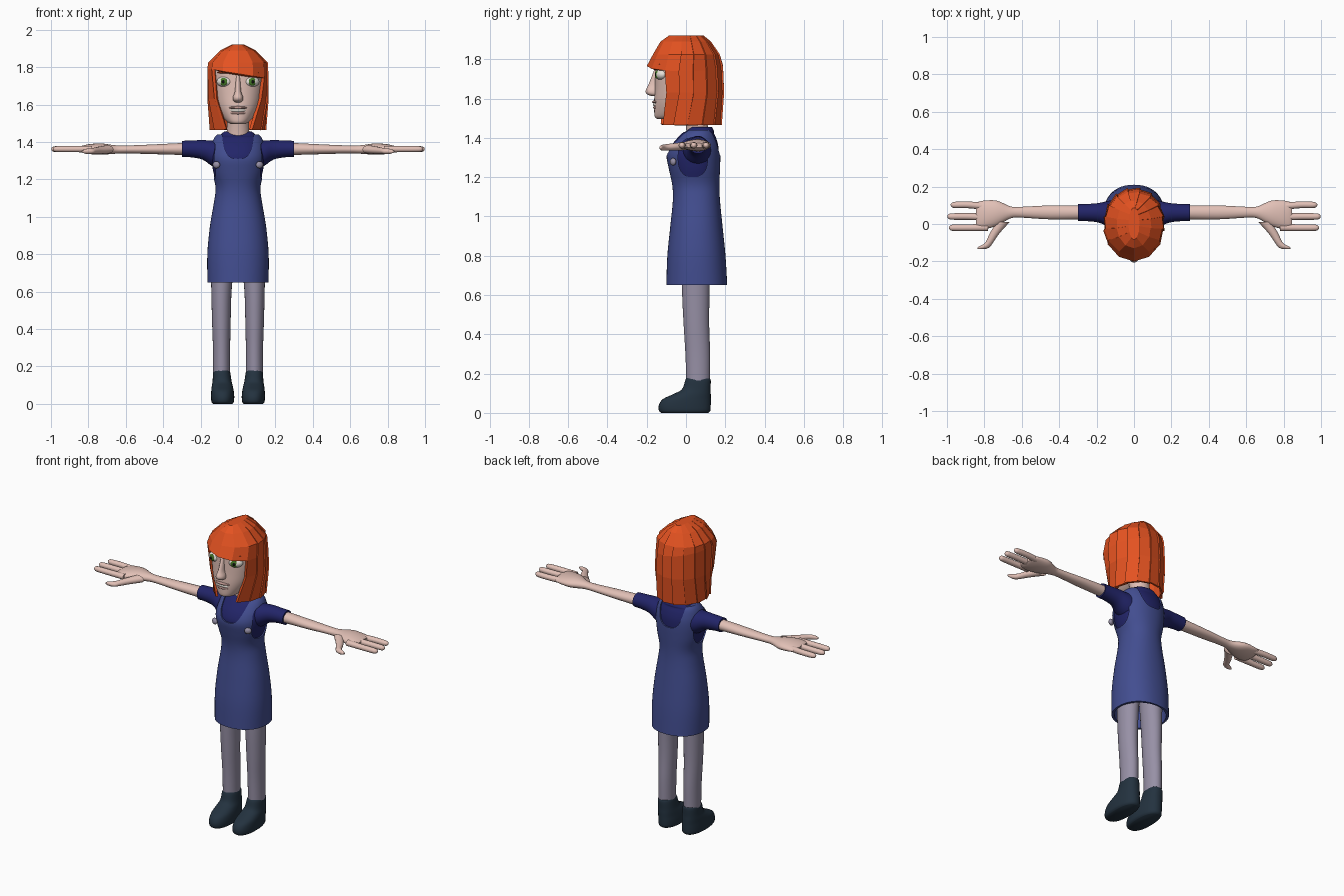
import bpy, bmesh, math
from mathutils import Matrix, Vector


def material(name, rgb):
    m = bpy.data.materials.new(name)
    m.diffuse_color = (*rgb, 1)
    return m


SKIN = material("skin", (0.76, 0.53, 0.47))
HAIR = material("orange hair", (0.78, 0.085, 0.015))
SHIRT = material("navy shirt", (0.016, 0.018, 0.14))
DRESS = material("blue dress", (0.055, 0.075, 0.28))
LEGGING = material("grey legging", (0.31, 0.28, 0.38))
SHOE = material("dark shoe", (0.017, 0.032, 0.05))
WHITE = material("eye white", (0.8, 0.76, 0.7))
GREEN = material("green iris", (0.06, 0.2, 0.02))
BLACK = material("black pupil", (0.005, 0.005, 0.005))
LIP = material("lip", (0.5, 0.3, 0.27))


def finish(name, bm, mat, mirror=False, smooth=True):
    bmesh.ops.recalc_face_normals(bm, faces=bm.faces)
    me = bpy.data.meshes.new(name)
    bm.to_mesh(me)
    bm.free()
    me.materials.append(mat)
    if smooth:
        me.shade_smooth()
        me.set_sharp_from_angle(angle=math.radians(50))
    ob = bpy.data.objects.new(name, me)
    bpy.context.collection.objects.link(ob)
    if mirror:
        ob.modifiers.new("mirror", "MIRROR").use_mirror_merge = False
    return ob


def spline(rings, sub):
    out = []
    for i in range(len(rings) - 1):
        p = [rings[max(0, min(len(rings) - 1, i + k))] for k in (-1, 0, 1, 2)]
        for s in range(sub):
            t = s / sub
            out.append([0.5 * (2 * b + (c - a) * t + (2 * a - 5 * b + 4 * c - d) * t * t
                               + (3 * b - a - 3 * c + d) * t ** 3) for a, b, c, d in zip(*p)])
    return out + [rings[-1]]


def tube(name, rings, mat, axis="z", n=28, power=2.0, sub=4, mirror=False):
    """Loft of rings (position on axis, centre a, centre b, radius a, radius b)."""
    bm = bmesh.new()
    loops = []
    for s, ca, cb, ra, rb in spline(rings, sub):
        loop = []
        for k in range(n):
            t = 2 * math.pi * k / n
            c, d = math.cos(t), math.sin(t)
            a = ca + ra * math.copysign(abs(c) ** (2 / power), c)
            b = cb + rb * math.copysign(abs(d) ** (2 / power), d)
            loop.append(bm.verts.new({"x": (s, a, b), "y": (a, s, b), "z": (a, b, s)}[axis]))
        loops.append(loop)
    for p, q in zip(loops, loops[1:]):
        for k in range(n):
            bm.faces.new((p[k], p[(k + 1) % n], q[(k + 1) % n], q[k]))
    bm.faces.new(loops[0])
    bm.faces.new(loops[-1])
    return finish(name, bm, mat, mirror)


def blob(name, loc, size, mat, turn=0, mirror=False):
    bm = bmesh.new()
    bmesh.ops.create_uvsphere(bm, u_segments=20, v_segments=12, radius=1)
    bm.transform(Matrix.Translation(loc) @ Matrix.Rotation(math.radians(turn), 4, "Z")
                 @ Matrix.Diagonal((*size, 1)))
    return finish(name, bm, mat, mirror)


# Dress: closed loft, then neck, arm and hem openings are cut
body = [(0.65, 0, 0.055, 0.163, 0.155), (0.8, 0, 0.053, 0.164, 0.148), (0.95, 0, 0.053, 0.15, 0.133),
        (1.08, 0, 0.053, 0.128, 0.12), (1.16, 0, 0.05, 0.12, 0.12), (1.24, 0, 0.043, 0.14, 0.13),
        (1.31, 0, 0.038, 0.15, 0.137), (1.36, 0, 0.045, 0.147, 0.127), (1.40, 0, 0.055, 0.137, 0.106),
        (1.425, 0, 0.062, 0.125, 0.088), (1.44, 0, 0.066, 0.11, 0.07)]
dress = tube("dress", body, DRESS, power=2.2, n=48)
cutters = [
    tube("neck_cutter", [(-0.5, 0, 1.49, 0.085, 0.18), (0.5, 0, 1.49, 0.085, 0.18)], DRESS, "y", 40, 2.8, 1),
    tube("arm_cutter", [(-0.5, 0.035, 1.30, 0.075, 0.1), (0.5, 0.035, 1.30, 0.075, 0.1)], DRESS, "x", 40, 2.4, 1),
    tube("hem_cutter", [(0.5, 0, 0.055, 0.152, 0.144), (0.7, 0, 0.055, 0.152, 0.144),
                        (0.95, 0, 0.053, 0.125, 0.115)], DRESS, n=40, sub=1)]
for c in cutters:
    c.hide_render = True
    mod = dress.modifiers.new("cut", "BOOLEAN")
    mod.operation, mod.object, mod.solver = "DIFFERENCE", c, "EXACT"
bpy.context.view_layer.update()
graph = bpy.context.evaluated_depsgraph_get()
cut = bpy.data.meshes.new_from_object(dress.evaluated_get(graph))
dress.modifiers.clear()
dress.data = cut
cut.shade_smooth()
cut.set_sharp_from_angle(angle=math.radians(40))
for c in cutters:
    bpy.data.objects.remove(c)

# Shirt inside the dress, with short sleeves
inner = [(z, a, b, ra - 0.008, rb - 0.008) for z, a, b, ra, rb in body[3:-1]]
inner += [(1.435, 0, 0.072, 0.1, 0.07), (1.455, 0, 0.075, 0.075, 0.058)]
tube("shirt", inner, SHIRT, power=2.2, n=48)
tube("sleeve", [(0.08, 0.055, 1.325, 0.08, 0.085), (0.14, 0.055, 1.34, 0.068, 0.068),
                (0.19, 0.06, 1.358, 0.052, 0.052), (0.25, 0.061, 1.363, 0.046, 0.045),
                (0.30, 0.061, 1.363, 0.045, 0.043)], SHIRT, "x", mirror=True)
blob("strap_buckle", (0.116, -0.066, 1.278), (0.021, 0.014, 0.019), LEGGING, 30, True)

# Arms, hands, three fingers and thumb
tube("arm", [(0.25, 0.062, 1.363, 0.037, 0.034), (0.45, 0.062, 1.361, 0.037, 0.026),
             (0.6, 0.063, 1.36, 0.029, 0.021), (0.66, 0.062, 1.36, 0.032, 0.023),
             (0.73, 0.058, 1.362, 0.066, 0.03), (0.79, 0.05, 1.362, 0.076, 0.027),
             (0.83, 0.045, 1.362, 0.074, 0.019), (0.845, 0.045, 1.362, 0.06, 0.012)], SKIN, "x", mirror=True)
for i, (y, tip) in enumerate(((0.102, 0.98), (0.04, 0.998), (-0.02, 0.99))):
    tube(f"finger_{i + 1}", [(0.78, y * 0.9, 1.362, 0.02, 0.018), (0.88, y, 1.362, 0.018, 0.017),
                             (tip - 0.025, y, 1.362, 0.017, 0.016), (tip - 0.006, y, 1.362, 0.011, 0.011),
                             (tip, y, 1.362, 0.004, 0.004)], SKIN, "x", 14, mirror=True)
tube("thumb", [(0.01, 0.70, 1.36, 0.035, 0.022), (-0.05, 0.745, 1.355, 0.026, 0.019),
               (-0.1, 0.775, 1.352, 0.021, 0.016), (-0.124, 0.803, 1.35, 0.032, 0.014),
               (-0.134, 0.815, 1.35, 0.02, 0.006)], SKIN, "y", 16, mirror=True)

# Legs and shoes
tube("leg", [(0.15, 0.088, 0.062, 0.045, 0.06), (0.3, 0.088, 0.06, 0.046, 0.063),
             (0.45, 0.089, 0.053, 0.05, 0.065), (0.62, 0.088, 0.05, 0.055, 0.07),
             (0.88, 0.078, 0.052, 0.07, 0.075)], LEGGING, mirror=True)
tube("shoe", [(0, 0.082, -0.006, 0.052, 0.12), (0.012, 0.082, -0.007, 0.06, 0.131),
              (0.04, 0.082, -0.006, 0.062, 0.132), (0.07, 0.083, 0.004, 0.06, 0.122),
              (0.095, 0.084, 0.03, 0.056, 0.096), (0.12, 0.085, 0.052, 0.051, 0.073),
              (0.165, 0.087, 0.061, 0.046, 0.065), (0.178, 0.087, 0.061, 0.04, 0.059)],
     SHOE, power=2.3, mirror=True)

# Neck and head
tube("neck", [(1.40, 0, 0.065, 0.07, 0.06), (1.46, 0, 0.055, 0.06, 0.056), (1.57, 0, 0.04, 0.06, 0.06)], SKIN)
tube("head", [(1.495, 0, -0.1, 0.03, 0.04), (1.505, 0, -0.085, 0.055, 0.073), (1.54, 0, -0.05, 0.088, 0.112),
              (1.59, 0, -0.025, 0.117, 0.137), (1.65, 0, -0.012, 0.133, 0.147), (1.72, 0, -0.008, 0.141, 0.149),
              (1.80, 0, -0.005, 0.138, 0.148), (1.86, 0, 0, 0.1, 0.115), (1.89, 0, 0, 0.05, 0.08)],
     SKIN, n=40, power=2.15)

# Face: eyes, brows, nose, ears, mouth
turn = 20
out = Vector((math.sin(math.radians(turn)), -math.cos(math.radians(turn)), 0))
eye = Vector((0.073, -0.126, 1.722))
blob("eye", eye, (0.043, 0.03, 0.028), WHITE, turn, True)
blob("iris", eye + out * 0.024 - Vector((0.004, 0, 0)), (0.021, 0.008, 0.021), GREEN, turn, True)
blob("pupil", eye + out * 0.029 - Vector((0.004, 0, 0)), (0.01, 0.005, 0.01), BLACK, turn, True)
blob("brow", (0.075, -0.143, 1.772), (0.04, 0.01, 0.006), HAIR, turn, True)
tube("nose", [(1.612, 0, -0.155, 0.014, 0.02), (1.622, 0, -0.165, 0.026, 0.034), (1.64, 0, -0.168, 0.027, 0.038),
              (1.67, 0, -0.16, 0.017, 0.032), (1.72, 0, -0.15, 0.013, 0.022), (1.76, 0, -0.145, 0.01, 0.012)],
     SKIN, n=18)
blob("upper_lip", (0, -0.147, 1.583), (0.05, 0.026, 0.01), LIP)
blob("teeth", (0, -0.146, 1.57), (0.045, 0.022, 0.014), WHITE)
blob("lower_lip", (0, -0.142, 1.555), (0.046, 0.026, 0.011), LIP)

# Hair: faceted bob of stepped strands, with the front columns open below the fringe
rows = [(1.922, 0.03, -0.085, 0.09, 58), (1.89, 0.095, -0.13, 0.13, 58), (1.825, 0.162, -0.168, 0.175, 58),
        (1.765, 0.166, -0.2, 0.192, 58), (1.63, 0.165, -0.165, 0.198, 50), (1.465, 0.152, -0.14, 0.187, 30)]
STRANDS = 11
bm = bmesh.new()
loops = []
for i, (z, rx, y0, y1, half) in enumerate(rows):
    spots = [(-half + half * k / 2, 1.0) for k in range(5)]
    step = (360 - 2 * half) / STRANDS
    for s in range(STRANDS):
        if s:
            spots.append((half + s * step, 1.0))
        spots.append((half + (s + 1) * step, 0.95 if s < STRANDS - 1 else 0.985))
    loop = []
    for a, r in spots:
        x = rx * r * math.sin(math.radians(a))
        y = (y0 + y1) / 2 - (y1 - y0) / 2 * r * math.cos(math.radians(a))
        loop.append(bm.verts.new((x, y, z - (0.16 * x if i == 3 else 0))))
    loops.append(loop)
n = len(loops[0])
for i in range(len(rows) - 1):
    for k in range(n):
        if i < 3 or k > 3:
            bm.faces.new((loops[i][k], loops[i][(k + 1) % n], loops[i + 1][(k + 1) % n], loops[i + 1][k]))
bm.faces.new(loops[0])
hair = finish("hair", bm, HAIR, smooth=False)
shell = hair.modifiers.new("thickness", "SOLIDIFY")
shell.thickness, shell.offset = 0.018, -1
